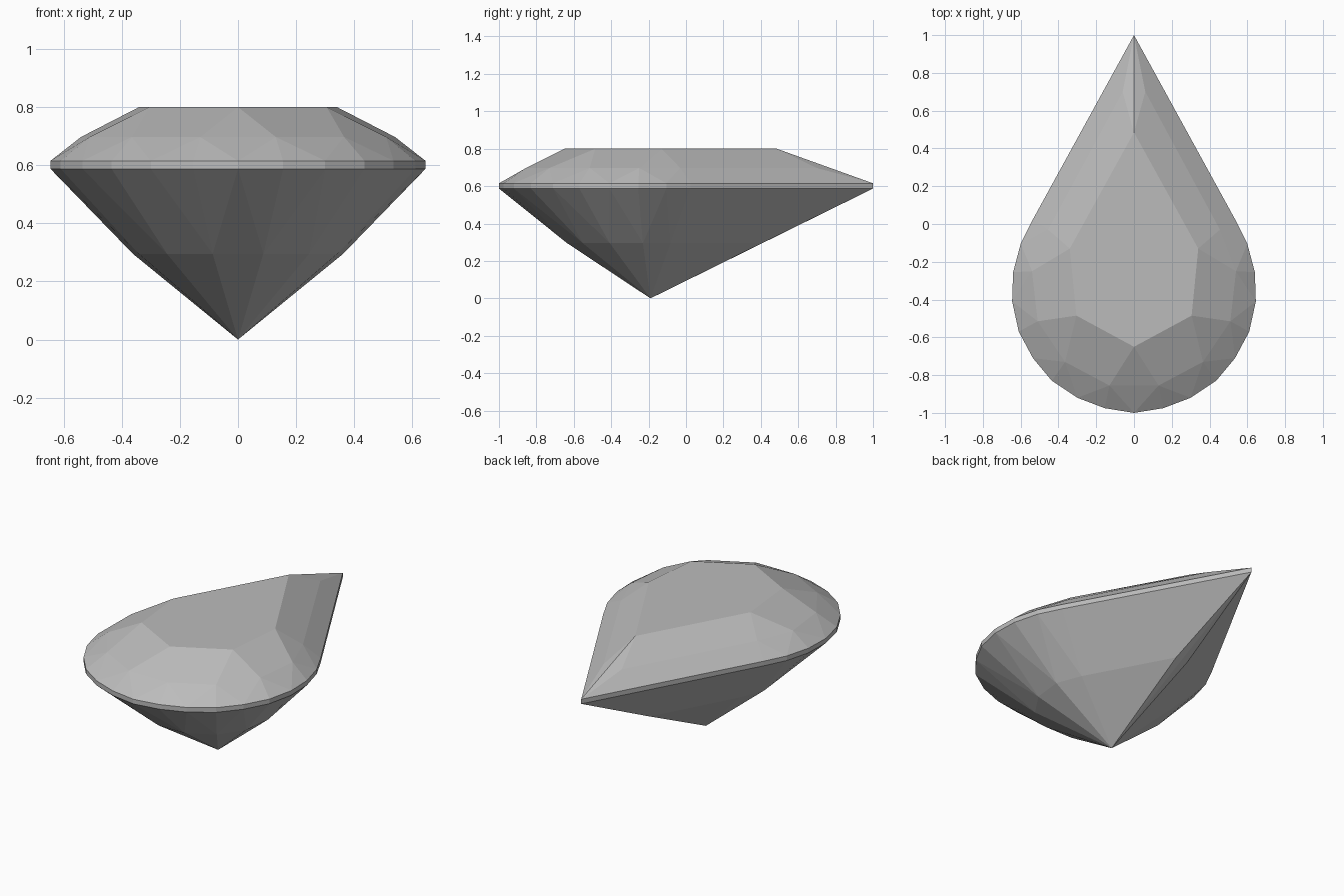
import bpy
import bmesh
from mathutils import Vector

cube = bpy.data.objects.get("Cube")
if cube:
    bpy.data.objects.remove(cube, do_unlink=True)

GREY = (0.5, 0.5, 0.5, 1.0)
mat = bpy.data.materials.new("gem grey")
mat.use_nodes = True
mat.diffuse_color = GREY
bsdf = next(n for n in mat.node_tree.nodes if n.type == 'BSDF_PRINCIPLED')
bsdf.inputs["Base Color"].default_value = GREY

TABLE_Z, STAR_Z, GIRDLE_TOP, GIRDLE_LOW, BREAK_Z = 0.8, 0.697, 0.615, 0.587, 0.295
CULET = Vector((0, -0.19, 0))
CORE = Vector((0, -0.19, 0.5))

# Half profiles of the pear outline, from the round front to the pointed back
table_half = [(0, -0.65), (0.305, -0.485), (0.34, -0.13), (0, 0.485)]
star_half = [(0.13, -0.855), (0.365, -0.73), (0.51, -0.515),
             (0.54, -0.25), (0.455, -0.03), (0.06, 0.7)]
girdle_half = [(0, -1), (0.155, -0.975), (0.30, -0.92), (0.435, -0.83),
               (0.535, -0.71), (0.61, -0.57), (0.645, -0.41), (0.64, -0.255),
               (0.60, -0.105), (0.535, 0.025), (0, 1)]


def ring(half, z):
    return [Vector((x, y, z)) for x, y in half]


def build(name, faces):
    """Mirror the half facets across x, weld them and face them outward."""
    bm = bmesh.new()
    for sign in (1, -1):
        for face in faces:
            bm.faces.new([bm.verts.new((p.x * sign, p.y, p.z)) for p in face])
    bmesh.ops.remove_doubles(bm, verts=bm.verts[:], dist=0.0005)
    bm.normal_update()
    for f in bm.faces:
        if f.normal.dot(f.calc_center_median() - CORE) < 0:
            f.normal_flip()
    mesh = bpy.data.meshes.new(name)
    bm.to_mesh(mesh)
    bm.free()
    mesh.materials.append(mat)
    obj = bpy.data.objects.new(name, mesh)
    bpy.context.collection.objects.link(obj)


def girdle_facets(mid, rim):
    """Facets between a ring of facet corners and the girdle rim."""
    front = Vector((0, mid[0].y, mid[0].z))
    faces = [(front, mid[0], rim[0])]
    for i in range(5):
        a, b, c = rim[2 * i:2 * i + 3] if i < 4 else (rim[8], rim[9], rim[10])
        faces.append((mid[i], a, b))
        if i < 4:
            faces += [(mid[i], b, c), (mid[i], c, mid[i + 1])]
        else:
            faces.append((mid[i], b, c, mid[i + 1]))
    return front, faces


table = ring(table_half, TABLE_Z)
star = ring(star_half, STAR_Z)
rim_top = ring(girdle_half, GIRDLE_TOP)
rim_low = ring(girdle_half, GIRDLE_LOW)

# Crown: table, main facets, star facets and upper girdle facets
front, crown = girdle_facets(star, rim_top)
crown += [tuple(table), (table[0], front, star[0])]
for i in range(3):
    crown.append((table[i], table[i + 1], star[2 * i + 1], star[2 * i]))
for i in (1, 2):
    crown.append((table[i], star[2 * i - 1], star[2 * i]))
crown.append((table[3], star[5], rim_top[10]))
build("crown", crown)

# Girdle: thin upright band
build("girdle", [(rim_low[i], rim_low[i + 1], rim_top[i + 1], rim_top[i])
                 for i in range(10)])

# Pavilion: same facet layout drawn in towards the point
lower = [CULET + (Vector((p.x, p.y, 0)) - CULET) * 0.67 + Vector((0, 0, BREAK_Z))
         for p in star]
front, pavilion = girdle_facets(lower, rim_low)
pavilion.append((front, lower[0], CULET))
pavilion += [(lower[i], lower[i + 1], CULET) for i in range(5)]
pavilion.append((lower[5], rim_low[10], CULET))
build("pavilion", pavilion)
